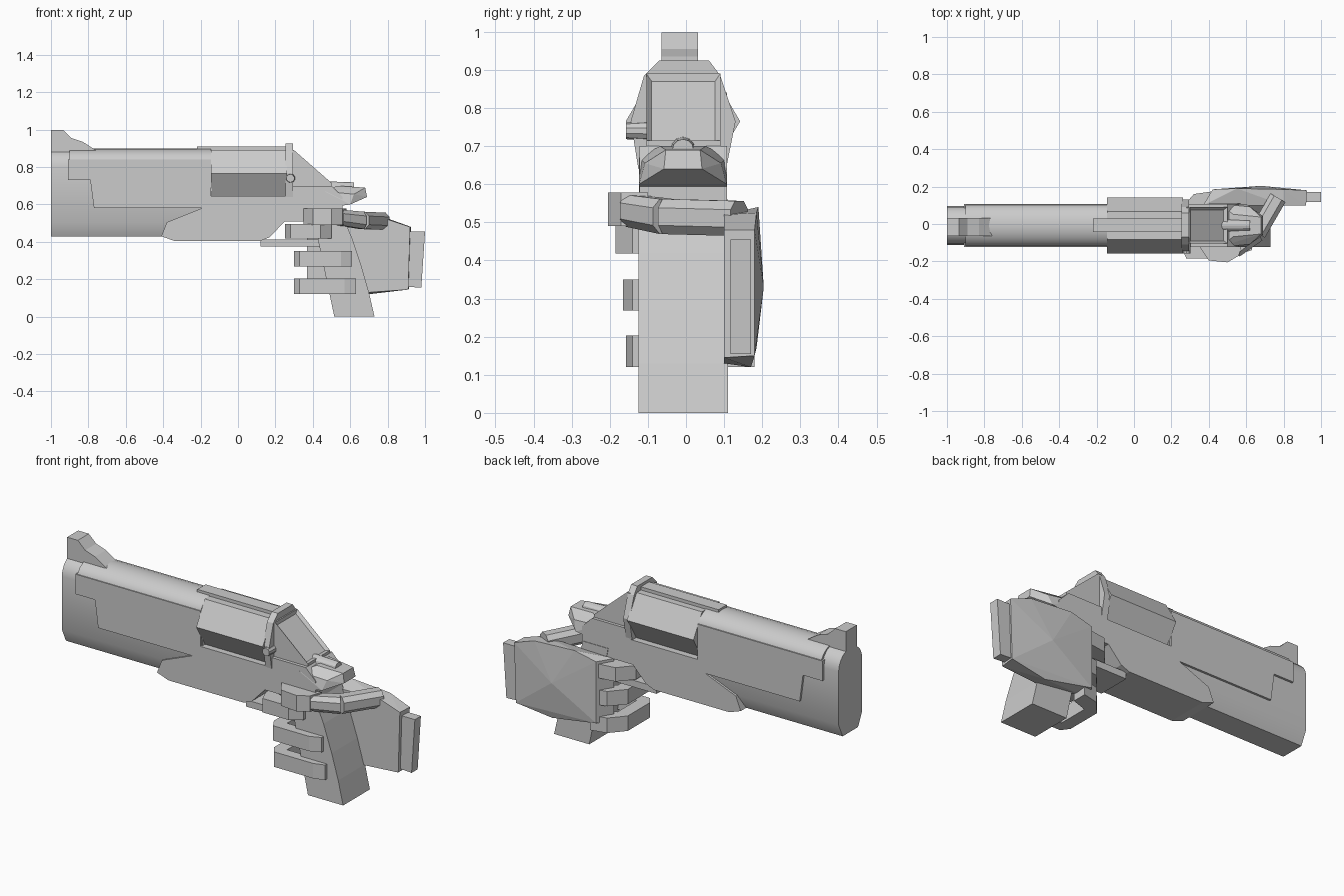
import bpy, bmesh, math
from mathutils import Vector

cube = bpy.data.objects.get("Cube")
if cube:
    bpy.data.objects.remove(cube, do_unlink=True)

grey = bpy.data.materials.new("light_grey")
grey.use_nodes = True
grey.diffuse_color = (0.6, 0.6, 0.6, 1)
grey.node_tree.nodes["Principled BSDF"].inputs["Base Color"].default_value = (0.6, 0.6, 0.6, 1)


def finish(name, bm):
    bmesh.ops.recalc_face_normals(bm, faces=bm.faces)
    mesh = bpy.data.meshes.new(name)
    bm.to_mesh(mesh)
    bm.free()
    mesh.materials.append(grey)
    obj = bpy.data.objects.new(name, mesh)
    bpy.context.collection.objects.link(obj)
    return obj


def prism(name, pts, a, b, axis="y", inset=None):
    """Extrude a 2D outline from a to b along one axis; optionally recess one side."""
    place = {"x": lambda p, t: (t, p[0], p[1]),
             "y": lambda p, t: (p[0], t, p[1]),
             "z": lambda p, t: (p[0], p[1], t)}[axis]
    bm = bmesh.new()
    lo = [bm.verts.new(place(p, a)) for p in pts]
    hi = [bm.verts.new(place(p, b)) for p in pts]
    bm.faces.new(lo)
    bm.faces.new(hi[::-1])
    n = len(pts)
    sides = [bm.faces.new((lo[i], hi[i], hi[(i + 1) % n], lo[(i + 1) % n])) for i in range(n)]
    if inset is not None:
        bmesh.ops.recalc_face_normals(bm, faces=bm.faces)
        bmesh.ops.inset_individual(bm, faces=[sides[inset]], thickness=0.02)
        bmesh.ops.translate(bm, verts=sides[inset].verts, vec=sides[inset].normal * -0.015)
    return finish(name, bm)


def hull(name, pts):
    bm = bmesh.new()
    for p in pts:
        bm.verts.new(p)
    out = bmesh.ops.convex_hull(bm, input=bm.verts)
    bmesh.ops.delete(bm, geom=list({v for v in out["geom_interior"] if isinstance(v, bmesh.types.BMVert)}), context="VERTS")
    bmesh.ops.dissolve_limit(bm, angle_limit=0.02, verts=bm.verts, edges=bm.edges)
    return finish(name, bm)


def box(name, x, y, z):
    return prism(name, [(x[0], z[0]), (x[1], z[0]), (x[1], z[1]), (x[0], z[1])], *y)


def rod(name, start, end, r1, r2, sides):
    start, end = Vector(start), Vector(end)
    bm = bmesh.new()
    bmesh.ops.create_cone(bm, cap_ends=True, segments=sides, radius1=r1, radius2=r2, depth=(end - start).length)
    bm.transform((end - start).to_track_quat("Z", "Y").to_matrix().to_4x4())
    bmesh.ops.translate(bm, verts=bm.verts, vec=(start + end) / 2)
    return finish(name, bm)


def bone(name, a, b, ra, rb):
    """Chamfered finger segment between two points."""
    pts = []
    d = (Vector(b) - Vector(a)).normalized()
    side = d.cross(Vector((0, 0, 1))).normalized()
    for c, r in ((a, ra), (b, rb)):
        for s, t in ((1, .5), (.5, 1), (-.5, 1), (-1, .5), (-1, -.5), (-.5, -1), (.5, -1), (1, -.5)):
            pts.append(Vector(c) + side * s * r + Vector((0, 0, t * r)))
    return hull(name, pts)


MID = -0.008   # centre plane of the gun


def rounded_top(half, shoulder, top):
    """Arched outline, running from the +y shoulder to the -y shoulder."""
    steps = 10
    return [(MID + half * math.cos(math.pi * i / steps),
             shoulder + (top - shoulder) * math.sin(math.pi * i / steps)) for i in range(steps + 1)]


# Barrel with chamfered underside and rounded top
smooth = [prism("barrel", [(-0.075, 0.43), (0.059, 0.43), (0.095, 0.505)]
                + rounded_top(0.103, 0.8, 0.897) + [(-0.111, 0.505)], -1, -0.14, "x")]

# Raised barrel shroud plates and their rounded cap
shroud = [(-0.91, 0.84), (-0.91, 0.73), (-0.79, 0.73), (-0.77, 0.58), (-0.145, 0.58), (-0.145, 0.84)]
prism("shroud_right", shroud, -0.122, -0.09)
prism("shroud_left", shroud, 0.075, 0.107)
smooth.append(prism("shroud_cap", [(0.107, 0.8)] + rounded_top(0.113, 0.82, 0.9) + [(-0.122, 0.8)], -0.9, -0.145, "x"))
for obj in smooth:
    for p in obj.data.polygons:
        p.use_smooth = len(p.vertices) == 4 and p.normal.z > 0.05
    bpy.context.view_layer.objects.active = obj
    obj.select_set(True)
bpy.ops.object.shade_smooth_by_angle(angle=math.radians(35))
bpy.ops.object.select_all(action="DESELECT")

# Front sight and top rib
prism("front_sight", [(-1, 0.86), (-0.76, 0.89), (-0.83, 0.935), (-0.89, 0.955), (-0.935, 0.998), (-1, 0.998)], -0.064, 0.032)
box("top_rib", (-0.22, 0.28), (-0.042, 0.03), (0.86, 0.91))

# Lower frame with trigger opening
prism("lower_frame", [(-0.41, 0.43), (-0.34, 0.405), (0.12, 0.405), (0.17, 0.425), (0.25, 0.51), (0.44, 0.51),
                      (0.56, 0.51), (0.56, 0.64), (0.5, 0.7), (0.29, 0.7), (0.26, 0.645), (-0.145, 0.645),
                      (-0.145, 0.6), (-0.38, 0.505)], -0.122, 0.107)
box("trigger_guard", (0.12, 0.44), (-0.1, 0.085), (0.375, 0.412))

# Six sided cylinder, shield plate and release button
hexagon = [(MID + 0.15 * math.cos(math.pi * i / 3), 0.765 + 0.147 * math.sin(math.pi * i / 3)) for i in range(6)]
prism("cylinder", hexagon, -0.145, 0.262, "x")
prism("shield_plate", [(-0.125, 0.64), (0.105, 0.64), (0.13, 0.765), (0.09, 0.885), (0.06, 0.925), (-0.07, 0.925),
                       (-0.11, 0.885), (-0.145, 0.765)], 0.255, 0.293, "x")
rod("release_button", (0.28, -0.1, 0.74), (0.28, -0.157, 0.74), 0.026, 0.022, 10)

# Sloped rear frame with recessed panel, hammer and rear tang
prism("rear_frame", [(0.28, 0.6), (0.5, 0.6), (0.5, 0.715), (0.3, 0.89), (0.28, 0.89)], -0.104, 0.09, inset=2)
rod("hammer", (0.46, MID, 0.69), (0.62, MID, 0.69), 0.034, 0.028, 12)
hull("rear_tang", [(x, MID + s * w, z) for s in (-1, 1) for x, w, z in
                   ((0.46, 0.115, 0.58), (0.46, 0.115, 0.67), (0.53, 0.06, 0.7), (0.6, 0.115, 0.6),
                    (0.62, 0.1, 0.655), (0.68, 0.045, 0.69), (0.69, 0.05, 0.64))])

# Grip
prism("grip", [(0.515, 0), (0.73, 0), (0.7, 0.13), (0.66, 0.27), (0.61, 0.42), (0.55, 0.56), (0.4, 0.56), (0.43, 0.4)],
      -0.124, 0.11)

# Back of the hand and wrist cuff
hull("hand_back", [(0.37, 0.1, 0.17), (0.37, 0.1, 0.51), (0.42, 0.185, 0.17), (0.42, 0.185, 0.51),
                   (0.68, 0.204, 0.33), (0.7, 0.1, 0.13), (0.7, 0.17, 0.12), (0.55, 0.19, 0.54),
                   (0.8, 0.1, 0.52), (0.8, 0.185, 0.525), (0.92, 0.1, 0.48), (0.925, 0.18, 0.48),
                   (0.91, 0.1, 0.145), (0.915, 0.18, 0.15)])
prism("wrist_cuff", [(0.9, 0.16), (0.98, 0.155), (1, 0.455), (0.9, 0.455)], 0.117, 0.17)

# Curled fingers wrapping round the front of the grip
for name, front, tip, out, low, high in (("index_finger", 0.25, 0.5, 0.185, 0.418, 0.495),
                                         ("middle_finger", 0.3, 0.61, 0.165, 0.268, 0.35),
                                         ("lower_finger", 0.3, 0.63, 0.158, 0.12, 0.203)):
    prism(name, [(0.46, 0.18), (front + 0.07, 0.16), (front, 0.08), (front, -0.115), (front + 0.03, -out),
                 (tip - 0.06, -out), (tip, -0.14), (tip, -0.1), (front + 0.07, -0.1), (front + 0.07, 0.07), (0.46, 0.1)],
          low, high, "z")

# Thumb crossing behind the grip to the other side
bone("thumb_base", (0.77, 0.14, 0.51), (0.66, -0.05, 0.515), 0.046, 0.046)
bone("thumb_middle", (0.66, -0.05, 0.515), (0.54, -0.14, 0.53), 0.046, 0.042)
hull("thumb_tip", [(x, y, z) for x, y in ((0.35, -0.12), (0.4, -0.195), (0.5, -0.205), (0.56, -0.17), (0.58, -0.1))
                   for z in (0.49, 0.578)])
